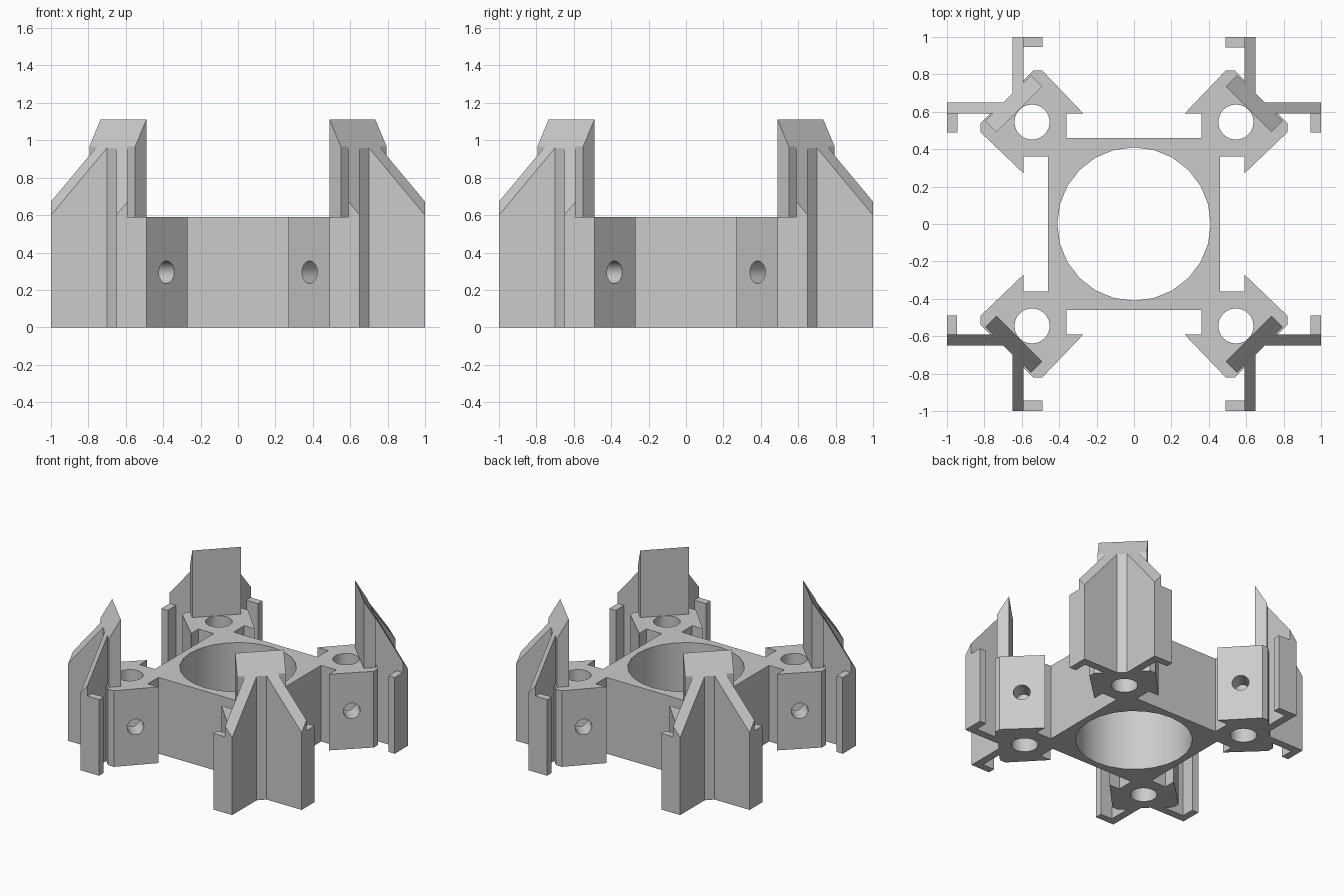
import bpy, bmesh, math
from mathutils import Matrix, Vector

if "Cube" in bpy.data.objects:
    bpy.data.objects.remove(bpy.data.objects["Cube"])

grey = bpy.data.materials.new("plain_grey")
grey.diffuse_color = (0.6, 0.6, 0.6, 1)
grey.use_nodes = True
grey.node_tree.nodes["Principled BSDF"].inputs["Base Color"].default_value = grey.diffuse_color

BASE_TOP = 0.59
HUB = 0.545          # x and y of each corner hub
SLOPE = 1.2          # fall of the bevelled bracket tops per unit of x + y


def finish(name, bm):
    bmesh.ops.recalc_face_normals(bm, faces=bm.faces)
    mesh = bpy.data.meshes.new(name)
    bm.to_mesh(mesh)
    bm.free()
    mesh.materials.append(grey)
    obj = bpy.data.objects.new(name, mesh)
    bpy.context.collection.objects.link(obj)
    return obj


def prism(name, outline, z0, z1, bevel=False):
    """Extrude a plan outline; optionally slice it with the diagonal bevel plane."""
    bm = bmesh.new()
    face = bm.faces.new([bm.verts.new((x, y, z0)) for x, y in outline])
    ext = bmesh.ops.extrude_face_region(bm, geom=[face])
    top = [v for v in ext["geom"] if isinstance(v, bmesh.types.BMVert)]
    bmesh.ops.translate(bm, verts=top, vec=(0, 0, z1 - z0))
    if bevel:
        geom = bm.verts[:] + bm.edges[:] + bm.faces[:]
        cut = bmesh.ops.bisect_plane(bm, geom=geom, plane_co=(1.0, 0.65, 0.6),
                                     plane_no=Vector((SLOPE, SLOPE, 1)).normalized(),
                                     clear_outer=True)
        edges = [e for e in cut["geom_cut"] if isinstance(e, bmesh.types.BMEdge)]
        bmesh.ops.edgeloop_fill(bm, edges=edges)
    return finish(name, bm)


def cylinder(name, radius, depth, sides, matrix):
    bm = bmesh.new()
    bmesh.ops.create_cone(bm, cap_ends=True, segments=sides, radius1=radius,
                          radius2=radius, depth=depth, matrix=matrix)
    return finish(name, bm)


def combine(target, tool, operation):
    mod = target.modifiers.new("combine", "BOOLEAN")
    mod.operation = operation
    mod.solver = "EXACT"
    mod.object = tool
    bpy.context.view_layer.objects.active = target
    bpy.ops.object.modifier_apply(modifier=mod.name)
    bpy.data.objects.remove(tool, do_unlink=True)


def turn(points, k):
    for _ in range(k):
        points = [(-y, x) for x, y in points]
    return points


def mirrored(half):
    """Complete an outline that is symmetric about the x = y diagonal."""
    return half + [(y, x) for x, y in reversed(half)]


# Base: square ring with four arrow-shaped hubs
hub_half = [(0.46, 0.36), (0.59, 0.36), (0.59, 0.27), (0.82, 0.49),
            (0.82, 0.54), (0.76, 0.60), (0.67, 0.64)]
outline = []
for k in range(4):
    outline += turn(mirrored(hub_half), k)
frame = prism("mounting_frame", outline, 0, BASE_TOP)

# Corner brackets: angled arms, bevelled tooth and edge lips
arm = mirrored([(0.69, 0.59), (1.0, 0.59), (1.0, 0.65), (0.70, 0.65)])
tooth = [(0.735, 0.49), (0.795, 0.55), (0.55, 0.795), (0.49, 0.735)]
lip = [(0.945, 0.49), (1.0, 0.49), (1.0, 0.62), (0.945, 0.62)]
for k in range(4):
    spin = Matrix.Rotation(k * math.pi / 2, 4, "Z")
    parts = [prism("bracket_arms", arm, 0, 1.3, True),
             prism("bracket_tooth", tooth, 0.45, 1.3, True),
             prism("lip_a", lip, 0, BASE_TOP),
             prism("lip_b", [(y, x) for x, y in lip], 0, BASE_TOP)]
    for part in parts:
        part.data.transform(spin)
        combine(frame, part, "UNION")

# Central bore
combine(frame, cylinder("bore", 0.41, 2, 24, Matrix.Translation((0, 0, 0.3))), "DIFFERENCE")

# Vertical hub holes and crosswise screw holes
for k in range(4):
    spin = Matrix.Rotation(k * math.pi / 2, 4, "Z")
    centre = spin @ Matrix.Translation((HUB, HUB, 0.295))
    combine(frame, cylinder("hub_hole", 0.094, 1, 24, centre), "DIFFERENCE")
    across = centre @ Matrix.Rotation(-math.pi / 4, 4, "Z") @ Matrix.Rotation(math.pi / 2, 4, "Y")
    combine(frame, cylinder("screw_hole", 0.06, 0.6, 24, across), "DIFFERENCE")

# Smooth the bores, keep the edges sharp
bpy.ops.object.select_all(action="DESELECT")
frame.select_set(True)
bpy.context.view_layer.objects.active = frame
bpy.ops.object.shade_smooth_by_angle(angle=math.radians(30))
